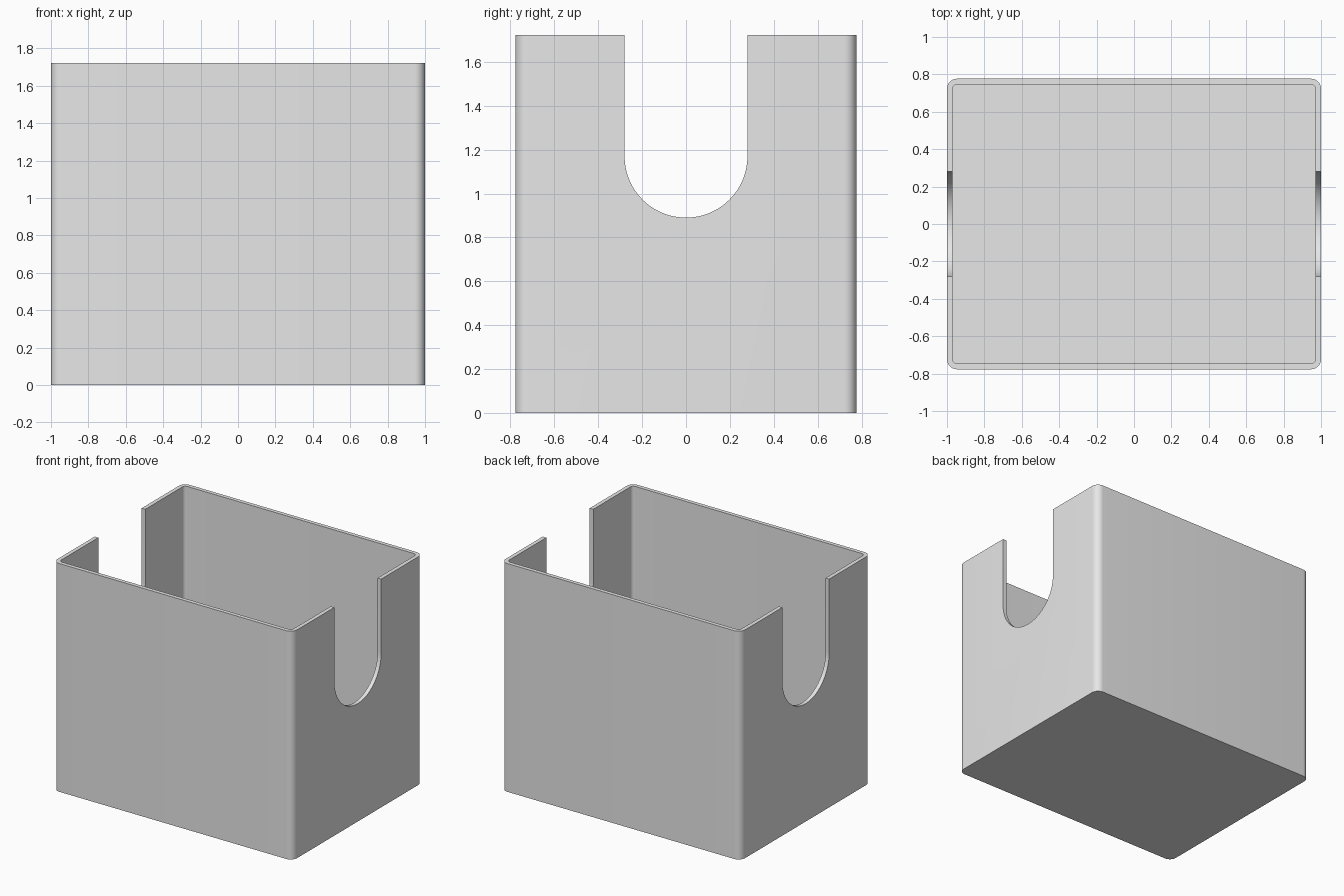
import bpy
import bmesh
from math import pi, cos, sin, radians
from mathutils import Vector

HALF_X, HALF_Y, HEIGHT = 1.0, 0.777, 1.723
WALL, RADIUS = 0.03, 0.055
SLOT_R, SLOT_Z = 0.28, 1.17

old = bpy.data.objects.get("Cube")
if old:
    bpy.data.objects.remove(old, do_unlink=True)

grey = bpy.data.materials.new("light_grey")
grey.use_nodes = True
colour = (0.8, 0.8, 0.8, 1)
grey.diffuse_color = colour
grey.node_tree.nodes["Principled BSDF"].inputs["Base Color"].default_value = colour


def prism(name, outline, direction):
    """Extrude a closed outline into a solid."""
    bm = bmesh.new()
    face = bm.faces.new([bm.verts.new(p) for p in outline])
    result = bmesh.ops.extrude_face_region(bm, geom=[face])
    verts = [v for v in result["geom"] if isinstance(v, bmesh.types.BMVert)]
    bmesh.ops.translate(bm, verts=verts, vec=Vector(direction))
    bmesh.ops.recalc_face_normals(bm, faces=bm.faces)
    mesh = bpy.data.meshes.new(name)
    bm.to_mesh(mesh)
    bm.free()
    mesh.materials.append(grey)
    obj = bpy.data.objects.new(name, mesh)
    bpy.context.collection.objects.link(obj)
    return obj


def rounded_rect(hx, hy, r, z, steps=10):
    points = []
    for i, (sx, sy) in enumerate(((1, 1), (-1, 1), (-1, -1), (1, -1))):
        for k in range(steps + 1):
            a = (i + k / steps) * pi / 2
            points.append((sx * (hx - r) + r * cos(a), sy * (hy - r) + r * sin(a), z))
    return points


# Solid body and the cavity that leaves thin walls and a floor
bin_body = prism("open_bin", rounded_rect(HALF_X, HALF_Y, RADIUS, 0), (0, 0, HEIGHT))
cavity = prism("cavity_cutter",
               rounded_rect(HALF_X - WALL, HALF_Y - WALL, RADIUS - WALL, WALL),
               (0, 0, HEIGHT + 1))

# Round-bottomed hand slot through both end walls
steps = 48
arc = [(-2, SLOT_R * cos(pi + pi * k / steps), SLOT_Z + SLOT_R * sin(pi + pi * k / steps))
       for k in range(steps + 1)]
slot = prism("slot_cutter", arc + [(-2, SLOT_R, 3), (-2, -SLOT_R, 3)], (4, 0, 0))

# Cut the body, then discard the cutters
bpy.context.view_layer.objects.active = bin_body
for cutter in (cavity, slot):
    cutter.hide_render = True
    mod = bin_body.modifiers.new(cutter.name, "BOOLEAN")
    mod.operation = "DIFFERENCE"
    mod.solver = "EXACT"
    mod.object = cutter
    bpy.ops.object.modifier_apply(modifier=mod.name)
    bpy.data.objects.remove(cutter, do_unlink=True)

bpy.ops.object.select_all(action="DESELECT")
bin_body.select_set(True)
bpy.ops.object.shade_smooth_by_angle(angle=radians(30))
